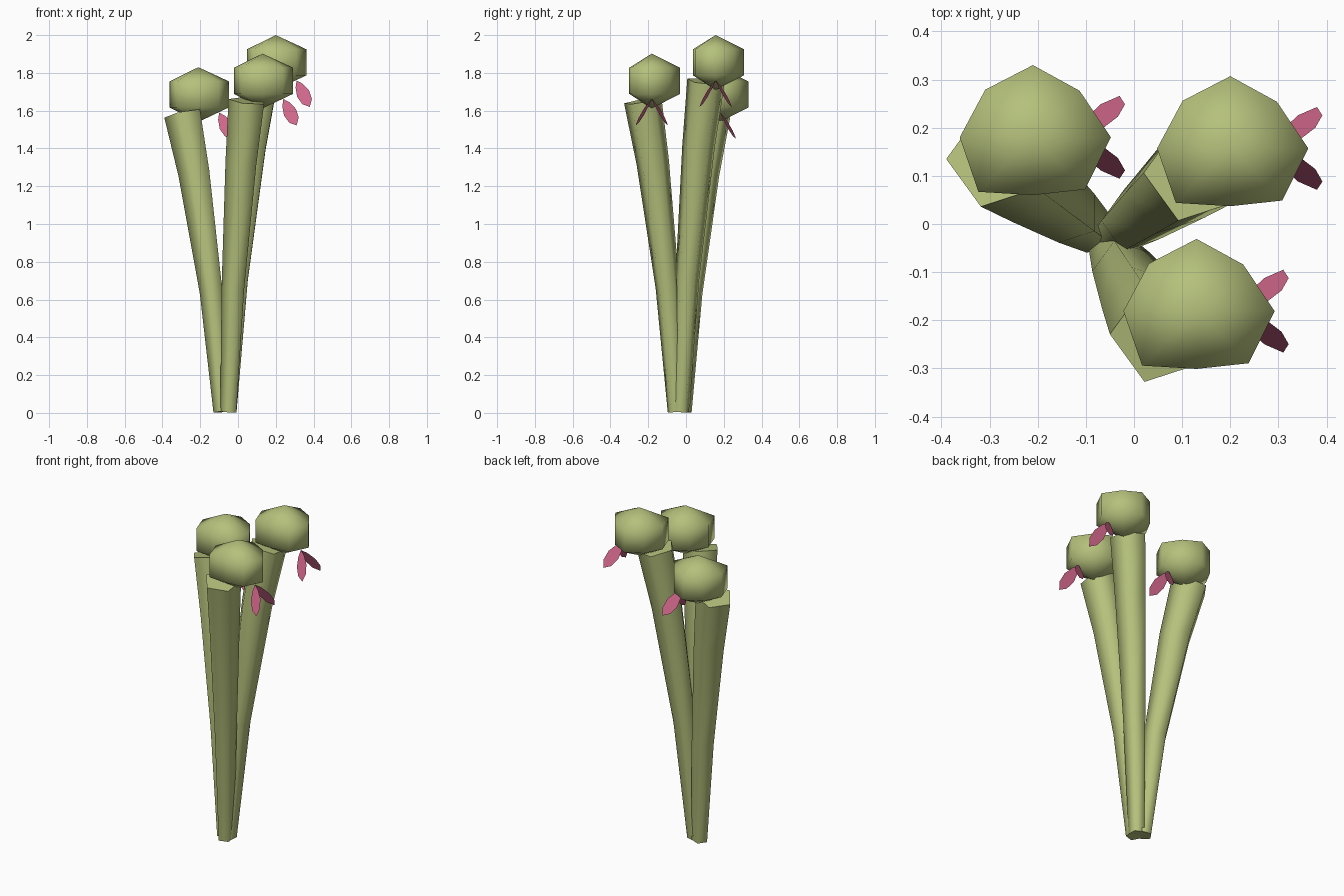
import bpy, bmesh, math
from mathutils import Vector

if "Cube" in bpy.data.objects:
    bpy.data.objects.remove(bpy.data.objects["Cube"])


def material(name, rgb):
    m = bpy.data.materials.new(name)
    m.diffuse_color = (*rgb, 1)
    m.use_nodes = True
    m.node_tree.nodes["Principled BSDF"].inputs["Base Color"].default_value = m.diffuse_color
    return m


GREEN = material("green", (0.46, 0.53, 0.20))
PINK = material("pink", (0.62, 0.13, 0.25))


def finish(bm, name, mat, smooth_sides=True):
    bmesh.ops.recalc_face_normals(bm, faces=bm.faces)
    for f in bm.faces:
        f.smooth = smooth_sides and len(f.verts) < 5
    me = bpy.data.meshes.new(name)
    bm.to_mesh(me)
    bm.free()
    me.materials.append(mat)
    ob = bpy.data.objects.new(name, me)
    bpy.context.collection.objects.link(ob)


def loft(bm, rings):
    n = len(rings[0])
    for a, b in zip(rings, rings[1:]):
        for i in range(n):
            bm.faces.new((a[i], a[(i + 1) % n], b[(i + 1) % n], b[i]))


# five-sided stalk, curving outward, rings square to the path
def stalk(name, base, end):
    base, end = Vector(base), Vector(end)
    pts = []
    for t, s in ((0, 0), (0.4, 0.26), (0.8, 0.70), (1, 1)):
        p = base.lerp(end, s)
        p.z = base.z + (end.z - base.z) * t
        pts.append(p)
    bm = bmesh.new()
    rings = []
    for i, (p, r) in enumerate(zip(pts, (0.047, 0.066, 0.09, 0.104))):
        d = pts[min(i + 1, 3)] - pts[max(i - 1, 0)]
        ring = []
        for k in range(5):
            a = math.pi + k * math.tau / 5
            x, y = r * math.cos(a), r * math.sin(a)
            ring.append(bm.verts.new(p + Vector((x, y, -(d.x * x + d.y * y) / d.z))))
        rings.append(ring)
    loft(bm, rings)
    bm.faces.new(rings[0])
    bm.faces.new(rings[-1])
    finish(bm, name, GREEN)


# eight-sided head with two rings and pointed poles
RADII = (0.162, 0.137, 0.15, 0.14, 0.152, 0.16, 0.12, 0.153)


def head(name, c):
    c = Vector(c)
    bm = bmesh.new()
    rings = [[bm.verts.new(c + Vector((r * math.cos(k * math.pi / 4),
                                       r * math.sin(k * math.pi / 4), z)))
              for k, r in enumerate(RADII)] for z in (-0.068, 0.07)]
    loft(bm, rings)
    for ring, z in zip(rings, (-0.145, 0.145)):
        pole = bm.verts.new(c + Vector((0, 0, z)))
        for i in range(8):
            bm.faces.new((ring[i], ring[(i + 1) % 8], pole))
    finish(bm, name, GREEN)


# flat leaf-shaped petal hanging from the head
def petal(name, c, side):
    root = Vector(c) + Vector((0.11, 0, -0.095))
    axis = Vector((0.07, side * 0.086, -0.14))
    across = Vector((0.88, 0, 0.47)) * 0.036
    half = ((0, 0), (0.2, 0.6), (0.5, 1), (0.8, 0.8), (1, 0))
    outline = [(t, w) for t, w in half] + [(t, -w) for t, w in half[-2:0:-1]]
    bm = bmesh.new()
    bm.faces.new([bm.verts.new(root + axis * t + across * w) for t, w in outline])
    finish(bm, name, PINK, False)


# three stalks, each with a head and two petals
PLANTS = {
    "left": ((-0.083, -0.015, 0.006), (-0.286, 0.135, 1.583), (-0.21, 0.18, 1.685)),
    "back": ((-0.046, -0.028, 0.006), (0.124, 0.106, 1.755), (0.20, 0.157, 1.855)),
    "front": ((-0.047, -0.052, 0.006), (0.054, -0.229, 1.652), (0.13, -0.181, 1.757)),
}
for key, (base, end, centre) in PLANTS.items():
    stalk(key + "_stalk", base, end)
    head(key + "_head", centre)
    for side, tag in ((-1, "front"), (1, "rear")):
        petal(f"{key}_petal_{tag}", centre, side)
